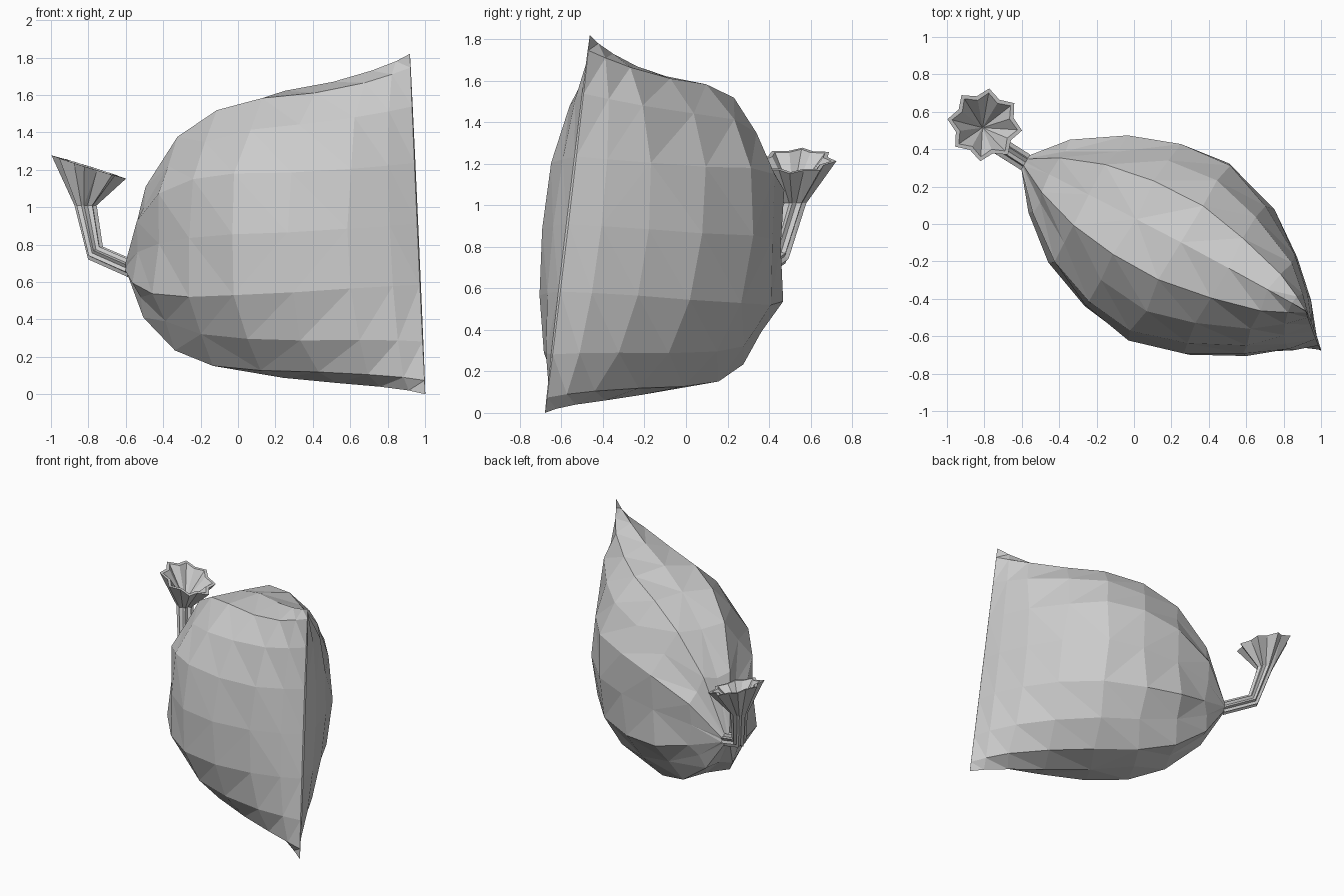
import bpy, bmesh, math, random
from mathutils import Vector

if "Cube" in bpy.data.objects:
    bpy.data.objects.remove(bpy.data.objects["Cube"])

random.seed(4)
SEG = 16
Z = Vector((0, 0, 1))
D = Vector((0.863, -0.505, 0))      # along the sack, from tied end to sewn end
N = Vector((0.505, 0.863, 0))       # across the sack
TIE = Vector((-0.58, 0.33, 0))


def spow(v, e):
    return math.copysign(abs(v) ** e, v)


def loft(name, rings, cap_start=False, cap_end=False, apex=None):
    bm = bmesh.new()
    rows = [[bm.verts.new(p) for p in r] for r in rings]
    for a, b in zip(rows, rows[1:]):
        for k in range(SEG):
            j = (k + 1) % SEG
            bm.faces.new((a[k], a[j], b[j], b[k]))
    if cap_start:
        bm.faces.new(rows[0][::-1])
    if cap_end:
        bm.faces.new(rows[-1])
    if apex:
        tip = bm.verts.new(apex)
        for k in range(SEG):
            bm.faces.new((rows[-1][k], rows[-1][(k + 1) % SEG], tip))
    bmesh.ops.triangulate(bm, faces=[f for f in bm.faces if len(f.verts) == 4])
    bmesh.ops.recalc_face_normals(bm, faces=bm.faces)
    me = bpy.data.meshes.new(name)
    bm.to_mesh(me)
    bm.free()
    ob = bpy.data.objects.new(name, me)
    bpy.context.collection.objects.link(ob)
    return ob


# Sack body: distance, half width, bottom, top, pleat depth
stations = [
    (0.00, 0.042, 0.64, 0.72, 0.22),
    (0.16, 0.22, 0.41, 1.11, 0.14),
    (0.39, 0.40, 0.22, 1.39, 0.09),
    (0.66, 0.51, 0.12, 1.55, 0.05),
    (0.96, 0.55, 0.08, 1.63, 0.02),
    (1.26, 0.455, 0.06, 1.67, 0),
    (1.53, 0.295, 0.04, 1.73, 0),
    (1.69, 0.135, 0.02, 1.78, 0),
    (1.785, 0.006, 0.0, 1.82, 0),
]
body = []
for i, (s, w, lo, hi, pleat) in enumerate(stations):
    f = (s / 1.785) ** 2
    e = 0.85 + 0.22 * f              # rounder middle, pointed sewn corners
    lean = 0.03 * math.sin(math.pi * s / 1.785)
    ring = []
    for k in range(SEG):
        t = 2 * math.pi * k / SEG
        m = 1 + pleat * (0.5 if k % 2 else -0.5)
        c, h = spow(math.cos(t), e) * m, spow(math.sin(t), e) * m
        jit = random.uniform(-0.02, 0.02) if 0 < i < 7 else 0
        # the sewn seam leans and twists a little
        p = TIE + D * (s - 0.09 * f * h + jit) + N * (w * c + (0.0725 * f + lean) * h)
        ring.append(p + Z * ((lo + hi) / 2 + (hi - lo) / 2 * h))
    body.append(ring)
loft("sack_body", body, cap_start=True, cap_end=True)


# Gathered neck and ruffled mouth, one star-shaped tube
def star(centre, u, v, tip, valley):
    ring = []
    for k in range(SEG):
        t = 2 * math.pi * k / SEG
        r = tip if k % 2 else valley
        ring.append(Vector(centre) + u * (r * math.cos(t)) + v * (r * math.sin(t)))
    return ring


tilt_n = N * 0.96 - Z * 0.13
tilt_d = D - Z * 0.28
neck = [
    star((-0.58, 0.33, 0.675), N, Z, 0.052, 0.037),
    star((-0.762, 0.445, 0.755), N, (Z + D).normalized(), 0.052, 0.036),
    star((-0.815, 0.52, 1.01), N, D, 0.060, 0.044),
    star((-0.798, 0.53, 1.215), tilt_n, tilt_d, 0.203, 0.162),
    star((-0.798, 0.53, 1.215), tilt_n, tilt_d, 0.178, 0.139),
]
loft("neck_and_mouth", neck, cap_start=True, apex=(-0.81, 0.515, 1.04))
